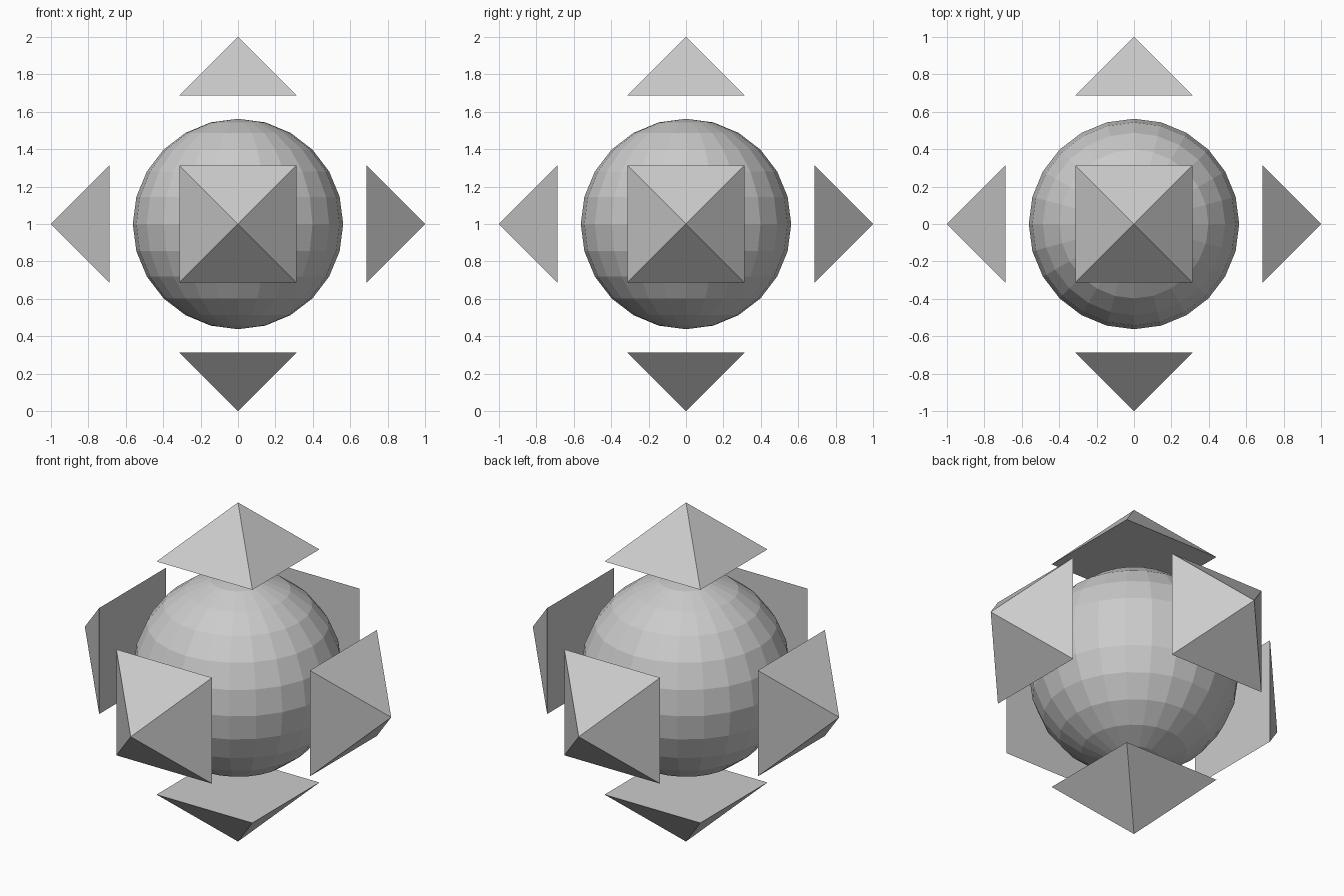
import bpy
from math import radians
from mathutils import Matrix, Vector

old = bpy.data.objects.get("Cube")
if old:
    bpy.data.objects.remove(old, do_unlink=True)

# One grey for every part
GREY = (0.6, 0.6, 0.6, 1)
grey = bpy.data.materials.new("plain grey")
grey.use_nodes = True
grey.diffuse_color = GREY
grey.node_tree.nodes["Principled BSDF"].inputs["Base Color"].default_value = GREY

CENTRE = Vector((0, 0, 1))
HALF = 0.3125      # half the width of a pyramid base, also its height
BASE = 0.6875      # distance from the centre to a pyramid base

# Faceted core sphere
bpy.ops.mesh.primitive_uv_sphere_add(segments=24, ring_count=12, radius=0.5625, location=CENTRE)
core = bpy.context.object
core.name = "core_sphere"
core.data.materials.append(grey)


def pyramid(name, direction):
    """Square pyramid pointing away from the core along an axis."""
    bpy.ops.mesh.primitive_cone_add(vertices=4, radius1=HALF * 2 ** 0.5, radius2=0, depth=HALF)
    obj = bpy.context.object
    obj.name = name
    axis = Vector(direction)
    turn = Vector((0, 0, 1)).rotation_difference(axis).to_matrix().to_4x4()
    square = Matrix.Rotation(radians(45), 4, "Z")
    place = Matrix.Translation(CENTRE + axis * (BASE + HALF / 2))
    obj.data.transform(place @ turn @ square)
    obj.data.materials.append(grey)


# Six spikes around the core
for name, direction in {
    "left_spike": (1, 0, 0), "right_spike": (-1, 0, 0),
    "back_spike": (0, 1, 0), "front_spike": (0, -1, 0),
    "top_spike": (0, 0, 1), "bottom_spike": (0, 0, -1),
}.items():
    pyramid(name, direction)
